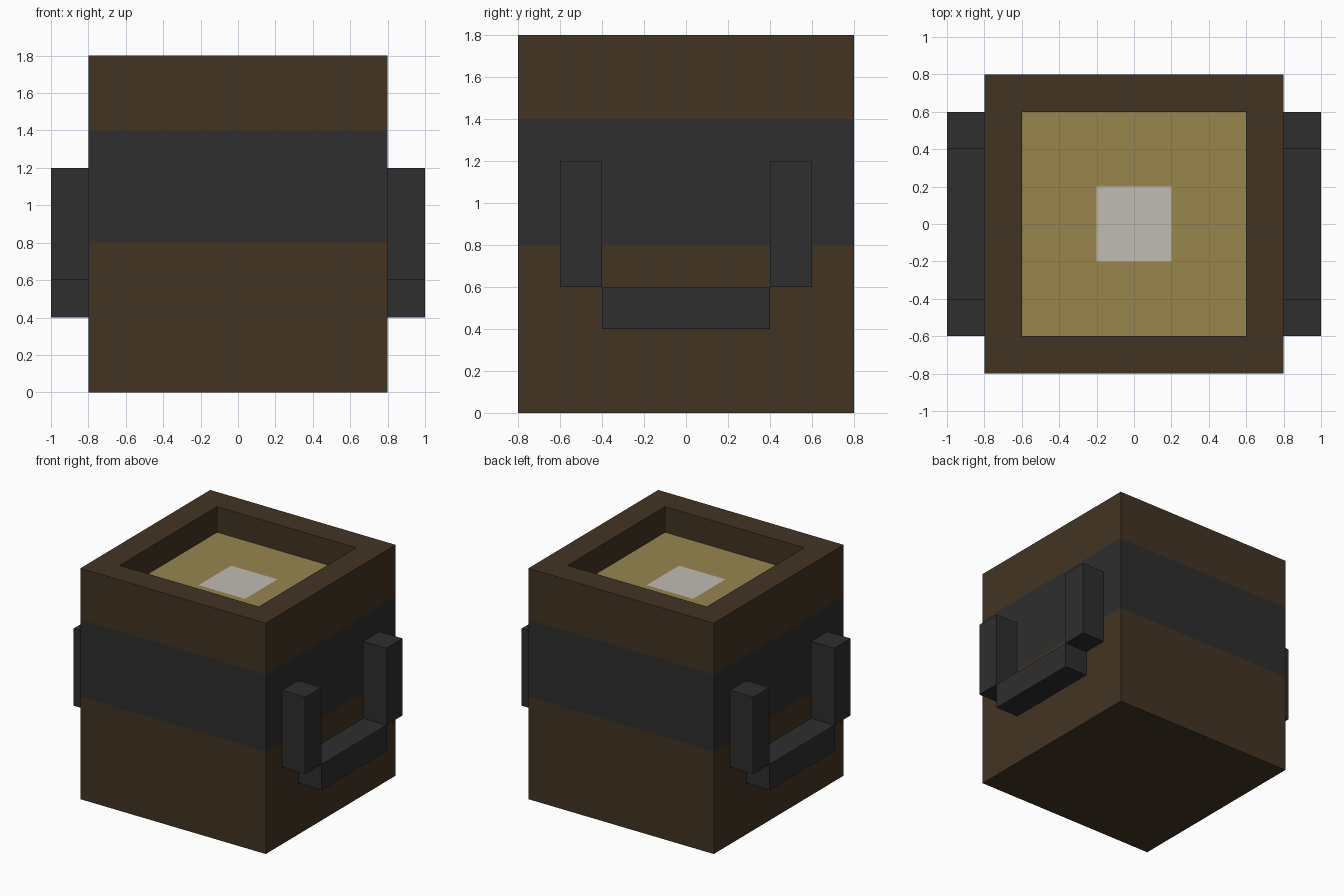
import bpy
import bmesh

if "Cube" in bpy.data.objects:
    bpy.data.objects.remove(bpy.data.objects["Cube"])


def material(name, rgb):
    """Flat material from 0-255 display values."""
    mat = bpy.data.materials.new(name)
    lin = [((c / 255 + 0.055) / 1.055) ** 2.4 for c in rgb]
    mat.diffuse_color = (*lin, 1)
    mat.use_nodes = True
    mat.node_tree.nodes["Principled BSDF"].inputs["Base Color"].default_value = mat.diffuse_color
    return mat


BROWN = material("dark_wood", (66, 52, 35))
IRON = material("dark_iron", (46, 46, 46))
GOLD = material("golden_liquid", (152, 134, 80))
FOAM = material("pale_foam", (192, 187, 179))


def finish(name, bm, mats):
    bmesh.ops.recalc_face_normals(bm, faces=bm.faces)
    mesh = bpy.data.meshes.new(name)
    bm.to_mesh(mesh)
    bm.free()
    for m in mats:
        mesh.materials.append(m)
    obj = bpy.data.objects.new(name, mesh)
    bpy.context.collection.objects.link(obj)
    return obj


def box(name, lo, hi, mat):
    bm = bmesh.new()
    bmesh.ops.create_cube(bm, size=1)
    for v in bm.verts:
        v.co = [(a + b) / 2 + c * (b - a) for a, b, c in zip(lo, hi, v.co)]
    return finish(name, bm, [mat])


# Barrel body: stacked square rings, from the base up the outside,
# over the rim, down to the liquid and in to the foam patch
bm = bmesh.new()
rings = []
for r, z in [(0.8, 0), (0.8, 0.8), (0.8, 1.4), (0.8, 1.8),
             (0.6, 1.8), (0.6, 1.6), (0.2, 1.6)]:
    rings.append([bm.verts.new((x * r, y * r, z))
                  for x, y in ((-1, -1), (1, -1), (1, 1), (-1, 1))])
bm.faces.new(rings[0])
# Colour per strip: wood, iron band, wood, rim, inner wall, liquid
for i, slot in enumerate([0, 1, 0, 0, 0, 2]):
    for k in range(4):
        n = (k + 1) % 4
        f = bm.faces.new((rings[i][k], rings[i][n],
                          rings[i + 1][n], rings[i + 1][k]))
        f.material_index = slot
bm.faces.new(rings[-1]).material_index = 3
finish("barrel_body", bm, [BROWN, IRON, GOLD, FOAM])

# Handles on both sides: two uprights and a lower grip
for side, x0, x1 in (("right", 0.8, 1.0), ("left", -1.0, -0.8)):
    box(side + "_handle_front_upright", (x0, -0.6, 0.6), (x1, -0.4, 1.2), IRON)
    box(side + "_handle_back_upright", (x0, 0.4, 0.6), (x1, 0.6, 1.2), IRON)
    box(side + "_handle_grip", (x0, -0.4, 0.4), (x1, 0.4, 0.6), IRON)
